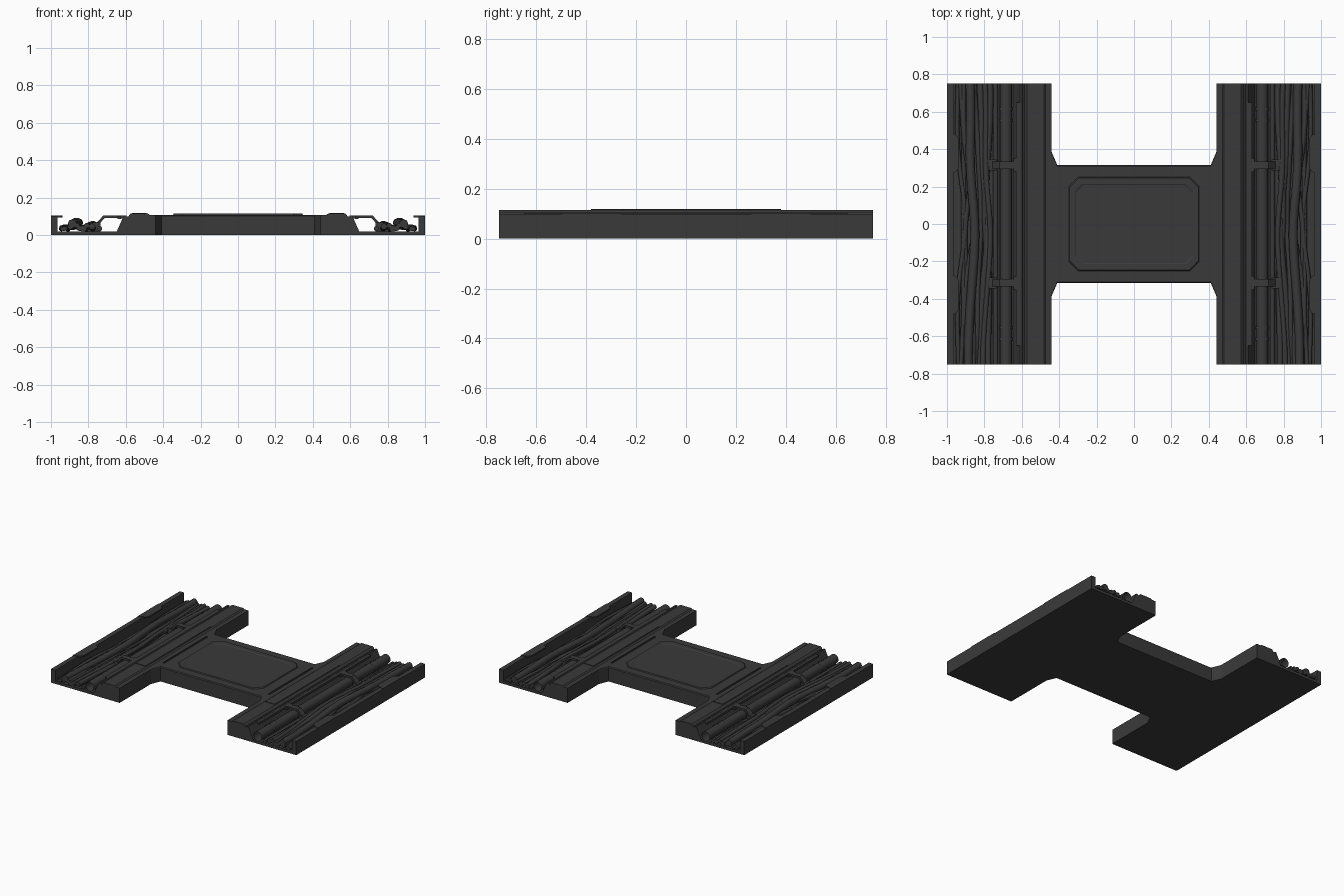
import bpy, bmesh, math

if "Cube" in bpy.data.objects:
    bpy.data.objects.remove(bpy.data.objects["Cube"])

dark = bpy.data.materials.new("dark_grey")
dark.diffuse_color = (0.042, 0.042, 0.042, 1)
dark.use_nodes = True
dark.node_tree.nodes["Principled BSDF"].inputs["Base Color"].default_value = dark.diffuse_color


def finish(bm, name, mirror=(True, False), smooth=False):
    bmesh.ops.recalc_face_normals(bm, faces=bm.faces)
    me = bpy.data.meshes.new(name)
    bm.to_mesh(me)
    bm.free()
    me.materials.append(dark)
    ob = bpy.data.objects.new(name, me)
    bpy.context.collection.objects.link(ob)
    if any(mirror):
        m = ob.modifiers.new("mirror", "MIRROR")
        m.use_axis = (mirror[0], mirror[1], False)
        m.use_mirror_merge = False
    if smooth:
        bpy.context.view_layer.objects.active = ob
        ob.select_set(True)
        bpy.ops.object.shade_smooth_by_angle(angle=math.radians(50))
        ob.select_set(False)
    return ob


def loft(rings, cap=True):
    """Skin between rings of equal point count."""
    bm = bmesh.new()
    vs = [[bm.verts.new(p) for p in r] for r in rings]
    n = len(rings[0])
    for a, b in zip(vs, vs[1:]):
        for i in range(n):
            j = (i + 1) % n
            bm.faces.new((a[i], a[j], b[j], b[i]))
    if cap:
        bm.faces.new(vs[0])
        bm.faces.new(vs[-1])
    return bm


def extrude_y(name, prof, y0, y1, mirror=(True, False)):
    return finish(loft([[(x, y, z) for x, z in prof] for y in (y0, y1)]), name, mirror)


def extrude_z(name, outline, z0, z1, mirror=(True, False)):
    return finish(loft([[(x, y, z) for x, y in outline] for z in (z0, z1)]), name, mirror)


def box(name, x0, x1, y0, y1, z0, z1, mirror=(True, False)):
    return extrude_y(name, [(x0, z0), (x1, z0), (x1, z1), (x0, z1)], y0, y1, mirror)


def tube(name, path, r, sides, mirror=(True, False), cap=True):
    """Tube whose path runs along y."""
    ang = [2 * math.pi * i / sides for i in range(sides)]
    rings = [[(x + r * math.cos(a), y, z + r * math.sin(a)) for a in ang] for x, y, z in path]
    return finish(loft(rings, cap), name, mirror, True)


# Side trays: walkway, sloped wall, trench floor and outer rim in one profile
extrude_y("side_tray", [
    (0.44, 0), (1, 0), (1, 0.10), (0.965, 0.10), (0.965, 0.02), (0.648, 0.02),
    (0.61, 0.105), (0.598, 0.105), (0.594, 0.098), (0.586, 0.098), (0.582, 0.107),
    (0.572, 0.115), (0.482, 0.115), (0.472, 0.108), (0.44, 0.108)], -0.75, 0.75)
box("walkway_raised_strip", 0.488, 0.567, -0.38, 0.38, 0.11, 0.119)
box("trench_lip", 0.6, 0.63, -0.65, 0.65, 0.088, 0.104)

# Rim plates with chamfered corners
extrude_z("rim_plate", [(1, 0.26), (0.95, 0.28), (0.937, 0.30), (0.937, 0.455),
                        (0.95, 0.475), (1, 0.50)], 0.094, 0.104, (True, True))

# Bridge joining the two trays, with flared ends
half = [(0.41, 0.315), (0.44, 0.385)]
outline = ([(x, -y) for x, y in half] + [(x, y) for x, y in half[::-1]]
           + [(-x, y) for x, y in half] + [(-x, -y) for x, y in half[::-1]])
inner = [(x, y - math.copysign(0.006, y)) for x, y in outline]
bridge = finish(loft([[(x, y, 0) for x, y in outline], [(x, y, 0.102) for x, y in outline],
                      [(x, y, 0.108) for x, y in inner]]), "bridge", (False, False))

# Narrow slots at the bridge ends
slot = extrude_z("slot_cutter", [(0.423, -0.25), (0.43, -0.26), (0.437, -0.25),
                                 (0.437, 0.25), (0.43, 0.26), (0.423, 0.25)], 0.1, 0.13)
slot.hide_render = True
slot.hide_viewport = True
cut = bridge.modifiers.new("slots", "BOOLEAN")
cut.operation = "DIFFERENCE"
cut.object = slot


# Raised frame and sunken panel on the bridge
def octagon(hx, hy, c, z):
    return [(sx * a, sy * b, z) for sx, sy, a, b in (
        (1, -1, hx, hy - c), (1, 1, hx, hy - c), (1, 1, hx - c, hy), (-1, 1, hx - c, hy),
        (-1, 1, hx, hy - c), (-1, -1, hx, hy - c), (-1, -1, hx - c, hy), (1, -1, hx - c, hy))]


finish(loft([octagon(0.35, 0.253, 0.05, 0.104), octagon(0.344, 0.247, 0.05, 0.115),
             octagon(0.317, 0.215, 0.04, 0.115), octagon(0.31, 0.208, 0.04, 0.111)]),
       "centre_panel", (False, False))

# Hollow main pipe with collars, and a thin pipe beside it
tube("main_pipe", [(0.685, -0.75, 0.055), (0.685, 0.75, 0.055)], 0.033, 16, cap=False)
for y in (0.555, 0.615):
    tube("pipe_collar", [(0.685, y - 0.007, 0.055), (0.685, y + 0.007, 0.055)],
         0.038, 16, (True, True), cap=False)
tube("thin_pipe", [(0.74, -0.75, 0.034), (0.74, 0.75, 0.034)], 0.014, 8)

# Brackets reaching over the pipe, with clamps at the tips
extrude_y("bracket_arm", [(0.6, 0.104), (0.72, 0.104), (0.762, 0.06), (0.75, 0.05),
                          (0.714, 0.09), (0.6, 0.09)], 0.295, 0.335, (True, True))
box("bracket_flange", 0.625, 0.645, 0.28, 0.35, 0.085, 0.102, (True, True))
box("bracket_clamp", 0.735, 0.775, 0.285, 0.345, 0.02, 0.066, (True, True))
box("clamp_tip", 0.775, 0.805, 0.295, 0.335, 0.02, 0.058, (True, True))

# Loose cables: end x, sideways bulge at the middle, ripple, phase, end z, radius
cables = [
    (0.775, 0.020, 0.006, 0.0, 0.042, 0.017),
    (0.800, -0.035, 0.008, 0.6, 0.055, 0.014),
    (0.822, -0.045, 0.006, 1.1, 0.040, 0.018),
    (0.848, -0.040, 0.010, 2.0, 0.035, 0.015),
    (0.880, -0.030, 0.006, 0.4, 0.062, 0.024),
    (0.868, 0.030, 0.012, 2.9, 0.045, 0.013),
    (0.905, -0.050, 0.008, 3.6, 0.045, 0.014),
    (0.922, -0.020, 0.010, 1.7, 0.036, 0.013),
    (0.942, -0.035, 0.005, 4.4, 0.038, 0.012),
]
for x0, bulge, ripple, ph, z0, r in cables:
    path = []
    for i in range(41):
        y = -0.75 + 1.5 * i / 40
        x = x0 + bulge * math.exp(-(y / 0.28) ** 2) + ripple * math.sin(7 * y + ph)
        path.append((x, y, z0 + 0.006 * math.sin(5 * y + ph * 2)))
    tube("cable", path, r, 8)
